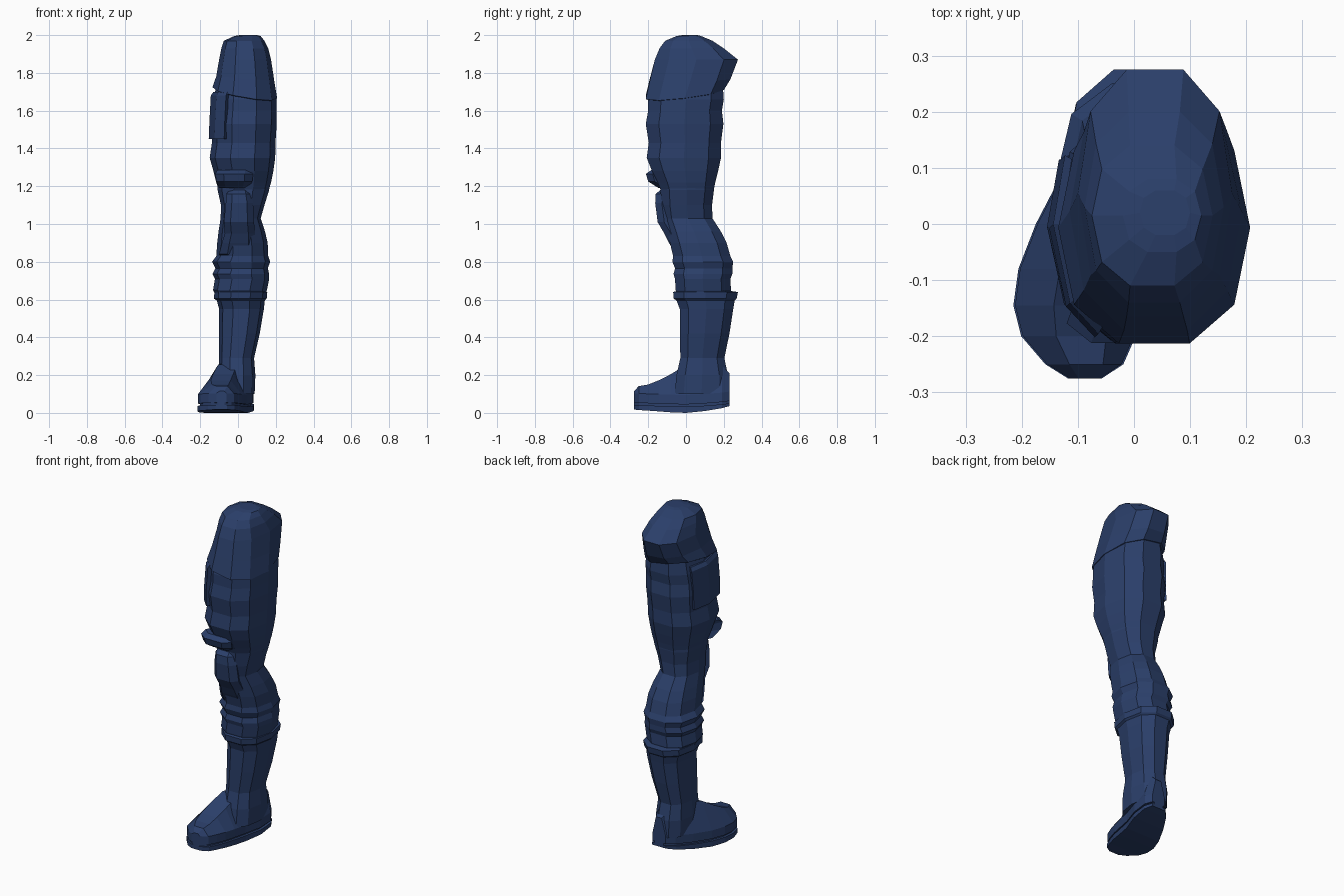
import bpy, bmesh
from math import sin, cos, radians

mat = bpy.data.materials.new("navy")
mat.diffuse_color = (0.024, 0.05, 0.145, 1)


def loft(name, rings):
    """Skin a list of equal-length closed point rings and cap both ends."""
    bm = bmesh.new()
    vs = [[bm.verts.new(p) for p in r] for r in rings]
    n = len(rings[0])
    for a, b in zip(vs, vs[1:]):
        for i in range(n):
            j = (i + 1) % n
            bm.faces.new((a[i], a[j], b[j], b[i]))
    bm.faces.new(vs[0])
    bm.faces.new(vs[-1])
    bmesh.ops.recalc_face_normals(bm, faces=bm.faces)
    me = bpy.data.meshes.new(name)
    bm.to_mesh(me)
    bm.free()
    me.materials.append(mat)
    ob = bpy.data.objects.new(name, me)
    bpy.context.collection.objects.link(ob)
    return ob


def power(v):
    return (1 if v > 0 else -1) * abs(v) ** 0.85


def oval(z, x0, x1, y0, y1, tx=0, ty=0, angles=range(0, 360, 36), grow=0):
    """Ten-sided ring filling the given extents, optionally tilted."""
    cx, cy, rx, ry = (x0 + x1) / 2, (y0 + y1) / 2, (x1 - x0) / 2 + grow, (y1 - y0) / 2 + grow
    top = power(sin(radians(72)))
    pts = []
    for a in angles:
        dx = rx * power(cos(radians(a)))
        dy = ry * power(sin(radians(a))) / top
        pts.append((cx + dx, cy + dy, z + tx * dx + ty * dy))
    return pts


def plate(name, rows, depth=0.035, back=0.08):
    """Bevelled front plate from rows of (z, left, right, front y)."""
    rings = []
    for z, l, r, y in rows:
        m = (r - l) * 0.22
        rings.append([(l, y + depth, z), (l + m, y, z), (r - m, y, z), (r, y + depth, z),
                      (r - m, y + depth + back, z), (l + m, y + depth + back, z)])
    return loft(name, rings)


# Hip cover, with a slanted hem overhanging at the back
loft("hip_cover", [oval(*r) for r in [
    (1.69, -.125, .20, -.20, .18, -.17, .12),
    (1.695, -.135, .207, -.213, .20, -.17, .12),
    (1.77, -.115, .192, -.19, .235, -.08, .0),
    (1.87, -.10, .175, -.165, .275),
    (1.93, -.088, .16, -.14, .20),
    (1.97, -.075, .14, -.11, .14),
    (1.995, -.02, .12, -.05, .08),
    (2.0, .01, .10, -.02, .06)]])

# Thigh trouser with soft folds
thigh = [(1.17, -.10, .16, -.13, .145), (1.22, -.115, .175, -.15, .155),
         (1.28, -.13, .187, -.18, .17), (1.35, -.15, .197, -.208, .185),
         (1.43, -.138, .198, -.197, .185), (1.53, -.143, .205, -.213, .198),
         (1.60, -.135, .205, -.20, .19), (1.66, -.13, .205, -.20, .20),
         (1.73, -.115, .19, -.18, .195)]
loft("thigh", [oval(*r) for r in thigh])

# Outer thigh pocket hugging the thigh surface
arc = (150, 180, 216, 240)
loft("thigh_pocket", [
    oval(*r, angles=arc, grow=g) + oval(*r, angles=arc[::-1], grow=-.03)
    for r, g in [((1.45, -.143, .2, -.2, .19), .012), ((1.55, -.143, .205, -.21, .195), .008),
                 ((1.68, -.132, .205, -.2, .2), .012), ((1.70, -.13, .2, -.2, .2), .0)]])

# Hem band above the knee
plate("thigh_hem", [(1.19, -.10, .06, -.145), (1.225, -.115, .075, -.20),
                    (1.265, -.12, .08, -.212), (1.285, -.11, .08, -.185)])

# Knee and calf trouser, gathered into folds above the boot
loft("knee_and_calf", [oval(*r) for r in [
    (.61, -.11, .14, -.045, .235), (.65, -.132, .153, -.055, .238),
    (.71, -.122, .165, -.058, .235), (.735, -.135, .165, -.066, .245),
    (.765, -.12, .158, -.058, .245), (.80, -.137, .17, -.072, .25),
    (.83, -.115, .16, -.068, .235), (.90, -.11, .157, -.085, .215),
    (.96, -.103, .143, -.10, .185), (1.03, -.092, .12, -.12, .14),
    (1.10, -.09, .14, -.13, .138), (1.18, -.108, .165, -.135, .148),
    (1.24, -.11, .17, -.14, .15)]])

# Knee pad with a lower lip
plate("knee_pad", [(.82, -.085, .08, -.03), (.84, -.10, .10, -.055),
                   (.90, -.085, .095, -.09), (.95, -.07, .09, -.115),
                   (1.01, -.075, .085, -.15), (1.11, -.065, .08, -.163),
                   (1.16, -.06, .07, -.16), (1.18, -.045, .06, -.135)])

# Boot shaft with flared cuff
loft("boot_shaft", [oval(*r) for r in [
    (.10, -.10, .088, -.06, .225), (.20, -.105, .092, -.05, .222),
    (.29, -.10, .085, -.03, .203), (.42, -.10, .115, -.032, .23),
    (.55, -.10, .137, -.033, .25), (.595, -.112, .142, -.05, .258),
    (.605, -.127, .152, -.065, .268), (.64, -.125, .155, -.068, .275),
    (.645, -.11, .14, -.05, .24)]])

# Foot stations from toe to heel: y, left, right, top z, sole underside z
foot = [(-.275, -.115, -.06, .115, .018), (-.25, -.155, -.022, .142, .015),
        (-.20, -.198, .0, .150, .012), (-.145, -.212, .018, .172, .008),
        (-.08, -.203, .033, .205, .003), (0, -.172, .05, .255, .0),
        (.10, -.12, .08, .27, .01), (.19, -.065, .083, .25, .025),
        (.23, -.025, .06, .21, .036)]
upper, sole, groove = [], [], []
for y, l, r, t, b in foot:
    w = r - l
    s = b * .5 + .045
    upper.append([(l, y, s), (l, y, s + .05), (l + w * .3, y, t), (r - w * .25, y, t),
                  (r, y, s + .05), (r, y, s)])
    for ring, inset, z0, z1 in ((sole, -.003, b, s - .012), (groove, .012, s - .014, s + .002)):
        ring.append([(l + inset, y, z0), (l + inset, y, z1), (r - inset, y, z1), (r - inset, y, z0)])
loft("boot_foot", upper)
loft("boot_sole", sole)
loft("sole_groove", groove)
